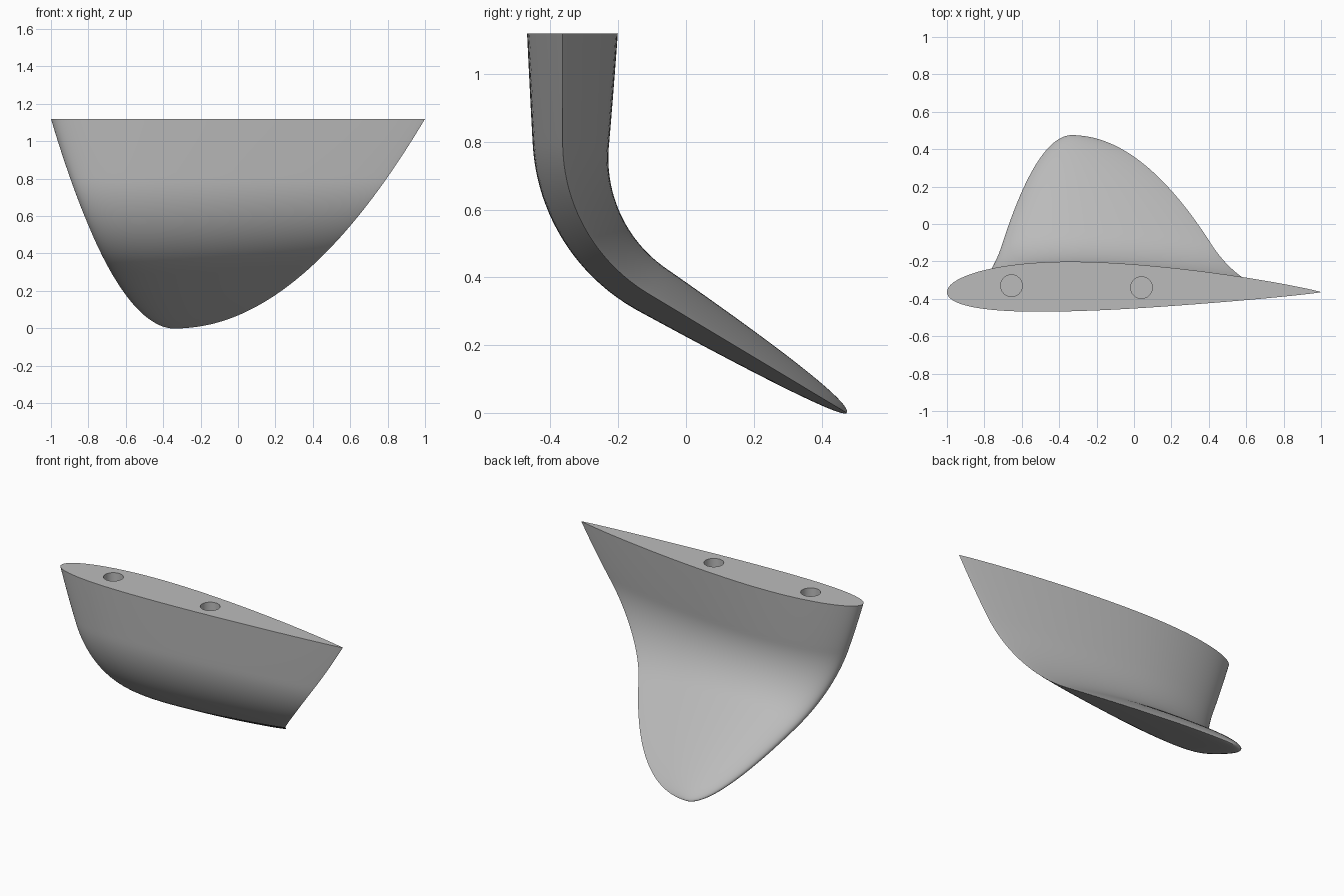
import bpy, bmesh
from math import sin, cos, tan, asin, sqrt, pi, radians

if "Cube" in bpy.data.objects:
    bpy.data.objects.remove(bpy.data.objects["Cube"], do_unlink=True)

HEIGHT = 1.12        # root height
ROOT_Y = -0.364      # chord line of the upright part
BEND_Z = 0.798       # height where the bend begins
BEND_R = 0.52
BEND = radians(59)
STATIONS = 72
SIDE = 48            # points along each face of the foil

grey = bpy.data.materials.new("plain_grey")
grey.use_nodes = True
grey.diffuse_color = (0.5, 0.5, 0.5, 1)
grey.node_tree.nodes["Principled BSDF"].inputs["Base Color"].default_value = grey.diffuse_color


def spine(z):
    """Chord line y and tilt at a height: upright, then an arc, then a straight blade."""
    if z >= BEND_Z:
        return ROOT_Y, 0
    low = BEND_Z - BEND_R * sin(BEND)
    if z >= low:
        a = asin((BEND_Z - z) / BEND_R)
        return ROOT_Y + BEND_R * (1 - cos(a)), a
    return ROOT_Y + BEND_R * (1 - cos(BEND)) + (low - z) * tan(BEND), BEND


def foil(u, side):
    """Offset from the chord at fraction u, for the upper (1) or lower (-1) face."""
    half = 0.665 * (0.2969 * sqrt(u) - 0.126 * u - 0.3516 * u**2 + 0.2843 * u**3 - 0.1036 * u**4)
    half += 0.008 * u**4 * sqrt(max(0, 1 - u))
    camber = 0.0155 * (1 - ((u - 0.4) / (0.4 if u < 0.4 else 0.6))**2)
    return camber + side * half


# Foil section: lower face out, upper face back
steps = [(1 - cos(pi * i / SIDE)) / 2 for i in range(SIDE + 1)]
section = [(u, foil(u, -1)) for u in steps]
section += [(u, foil(u, 1)) for u in reversed(steps[1:-1])]

# Loft the fin from tip to root
bm = bmesh.new()
rings = []
for i in range(STATIONS + 1):
    s = 0.015 + 0.985 * i / STATIONS
    z = HEIGHT * s * s
    y, a = spine(z)
    lead, chord = -0.33 - 0.67 * s, 2 * s
    rings.append([bm.verts.new((lead + u * chord, y + v * chord * cos(a), z + v * chord * sin(a)))
                  for u, v in section])
for lower, upper in zip(rings, rings[1:]):
    for k in range(len(section)):
        n = (k + 1) % len(section)
        bm.faces.new((lower[k], lower[n], upper[n], upper[k]))
bm.faces.new(rings[0])
bm.faces.new(rings[-1])
bmesh.ops.recalc_face_normals(bm, faces=bm.faces)
mesh = bpy.data.meshes.new("fin")
bm.to_mesh(mesh)
bm.free()
mesh.materials.append(grey)
fin = bpy.data.objects.new("fin", mesh)
bpy.context.collection.objects.link(fin)

# Two blind mounting holes in the root face
for x, y in ((-0.655, -0.33), (0.04, -0.34)):
    bpy.ops.mesh.primitive_cylinder_add(vertices=48, radius=0.058, depth=0.6,
                                        location=(x, y, HEIGHT))
    cutter = bpy.context.object
    cutter.name = "hole_cutter"
    cutter.hide_render = True
    cutter.data.materials.append(grey)
    bpy.context.view_layer.objects.active = fin
    cut = fin.modifiers.new("hole", "BOOLEAN")
    cut.operation = "DIFFERENCE"
    cut.solver = "EXACT"
    cut.object = cutter
    bpy.ops.object.modifier_apply(modifier=cut.name)
    bpy.data.objects.remove(cutter, do_unlink=True)

# Smooth skin with crisp root and hole edges
bpy.ops.object.select_all(action="DESELECT")
fin.select_set(True)
bpy.context.view_layer.objects.active = fin
bpy.ops.object.shade_smooth_by_angle(angle=radians(40))
